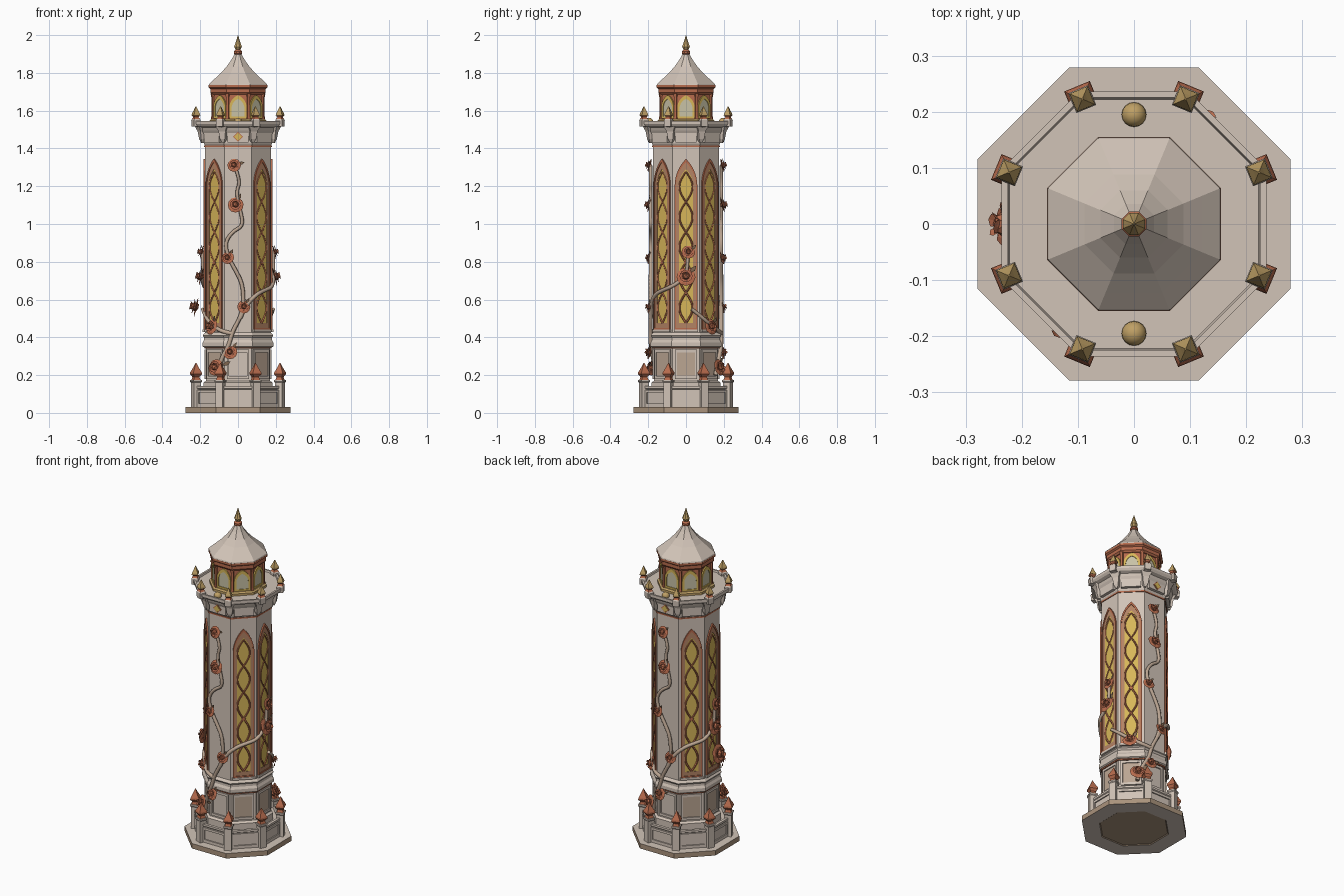
import bpy, bmesh, math, random
from mathutils import Matrix, Vector

random.seed(4)
if "Cube" in bpy.data.objects:
    bpy.data.objects.remove(bpy.data.objects["Cube"])


def material(name, r, g, b):
    m = bpy.data.materials.new(name)
    m.use_nodes = True
    m.diffuse_color = (r, g, b, 1)
    m.node_tree.nodes["Principled BSDF"].inputs["Base Color"].default_value = (r, g, b, 1)
    return m


STONE = material("pale stone", 0.64, 0.55, 0.475)
TAN = material("warm tan", 0.50, 0.38, 0.29)
BROWN = material("earth brown", 0.40, 0.29, 0.20)
TERRA = material("terracotta", 0.48, 0.15, 0.075)
ROSE = material("rose red", 0.42, 0.13, 0.07)
YELLOW = material("amber glass", 0.68, 0.47, 0.10)
PALE = material("pale glass", 0.58, 0.54, 0.38)
GOLD = material("gold", 0.52, 0.35, 0.13)
DUST = material("dusty orange", 0.45, 0.23, 0.13)
LEAF = material("leaf brown", 0.24, 0.15, 0.09)

SIDES = range(8)
WINDOW_SIDES = (1, 2, 3, 5, 6, 7)
T = math.tan(math.pi / 8)


def finish(name, bm, *mats):
    bmesh.ops.recalc_face_normals(bm, faces=bm.faces)
    me = bpy.data.meshes.new(name)
    bm.to_mesh(me)
    bm.free()
    for m in mats:
        me.materials.append(m)
    ob = bpy.data.objects.new(name, me)
    bpy.context.collection.objects.link(ob)
    return ob


def on_side(i, u, z, out):
    """Point on side i of the octagon: u along it, out from the axis."""
    return Matrix.Rotation(i * math.pi / 4, 3, 'Z') @ Vector((u, -out, z))


def loft(bm, rings, closed=False):
    """Skin a list of vertex rings, capped at both ends unless closed."""
    n = len(rings[0])
    pairs = list(zip(rings, rings[1:])) + ([(rings[-1], rings[0])] if closed else [])
    for a, b in pairs:
        for k in range(n):
            bm.faces.new((a[k], a[(k + 1) % n], b[(k + 1) % n], b[k]))
    if not closed:
        bm.faces.new(rings[0])
        bm.faces.new(rings[-1])


def octagon(name, profile, *mats):
    bm = bmesh.new()
    loft(bm, [[bm.verts.new(on_side(i, a * T, z, a)) for i in SIDES] for a, z in profile])
    return finish(name, bm, *(mats or (STONE,)))


def plates(name, outline, out, depth, mat, sides=SIDES):
    bm = bmesh.new()
    for i in sides:
        loft(bm, [[bm.verts.new(on_side(i, u, z, d)) for u, z in outline]
                  for d in (out, out + depth)])
    return finish(name, bm, mat)


def frames(name, outer, inner, out, depth, mat, sides=SIDES):
    bm = bmesh.new()
    for i in sides:
        loft(bm, [[bm.verts.new(on_side(i, u, z, d)) for u, z in line] for line, d in
                  ((outer, out), (outer, out + depth), (inner, out + depth), (inner, out))], True)
    return finish(name, bm, mat)


def rect(w, z0, z1):
    return [(w, z0), (w, z1), (-w, z1), (-w, z0)]


def diamond(r, z):
    return [(r, z), (0, z + r), (-r, z), (0, z - r)]


def arch(w, z0, spring, top, steps=7):
    h = top - spring
    c = (h * h - w * w) / (2 * w)
    end = math.atan2(h, c)
    right = [((w + c) * math.cos(end * k / steps) - c, spring + (w + c) * math.sin(end * k / steps))
             for k in range(steps)]
    return [(w, z0)] + right + [(0, top)] + [(-u, z) for u, z in reversed(right)] + [(-w, z0)]


def corner_posts(name, radius, profile, mat):
    """Four-sided turned pieces on the eight corners."""
    bm = bmesh.new()
    for i in SIDES:
        ang = math.pi / 8 + i * math.pi / 4
        c = Vector((radius * math.cos(ang), radius * math.sin(ang), 0))
        loft(bm, [[bm.verts.new(c + Vector((r * math.cos(ang + (k + 0.5) * math.pi / 2),
                                            r * math.sin(ang + (k + 0.5) * math.pi / 2), z)))
                   for k in range(4)] for r, z in profile])
    return finish(name, bm, mat)


def tubes(name, paths, radius, mat, res=2):
    cu = bpy.data.curves.new(name, 'CURVE')
    cu.dimensions = '3D'
    cu.bevel_depth, cu.bevel_resolution, cu.resolution_u = radius, res, 4
    cu.use_fill_caps = True
    for pts in paths:
        sp = cu.splines.new('NURBS')
        sp.points.add(len(pts) - 1)
        for k, (p, q) in enumerate(zip(sp.points, pts)):
            p.co = (*q, 1)
            p.radius = 1.1 - 0.3 * k / len(pts)
        sp.use_endpoint_u, sp.order_u = True, 3
    tmp = bpy.data.objects.new(name + " path", cu)
    bpy.context.collection.objects.link(tmp)
    me = bpy.data.meshes.new_from_object(tmp.evaluated_get(bpy.context.evaluated_depsgraph_get()))
    bpy.data.objects.remove(tmp)
    me.materials.clear()
    me.materials.append(mat)
    ob = bpy.data.objects.new(name, me)
    bpy.context.collection.objects.link(ob)
    for f in me.polygons:
        f.use_smooth = True


# Plinth: brown edge and brown sunken underside
plinth = octagon("plinth", [(0.18, 0.004), (0.185, 0), (0.279, 0), (0.279, 0.03)], STONE, BROWN)
for f in plinth.data.polygons:
    f.material_index = int(f.center.z < 0.025 and (abs(f.normal.z) < 0.5 or f.center.z > 0.001))

# Low base wall with framed panels and corner posts
octagon("base_wall", [(0.225, 0.03), (0.225, 0.125), (0.232, 0.13), (0.232, 0.142), (0.215, 0.142),
                      (0.21, 0.12), (0.16, 0.12)])
frames("base_wall_frame", rect(0.078, 0.032, 0.122), rect(0.064, 0.05, 0.108), 0.224, 0.008, STONE)
corner_posts("base_post", 0.241, [(0.029, 0.03), (0.029, 0.16), (0.034, 0.165), (0.034, 0.175)], STONE)
corner_posts("base_finial", 0.241, [(0.026, 0.175), (0.02, 0.19), (0.035, 0.205), (0.033, 0.215),
                                    (0.016, 0.24), (0.002, 0.265)], TERRA)

# Lower storey, with tan panels below the windows
octagon("lower_body", [(0.182, 0.12), (0.182, 0.16), (0.17, 0.17), (0.17, 0.345)])
plates("lower_panel", rect(0.05, 0.19, 0.325), 0.169, 0.003, TAN, WINDOW_SIDES)
frames("lower_panel_frame", rect(0.058, 0.18, 0.335), rect(0.047, 0.195, 0.32), 0.169, 0.009, STONE)
octagon("lower_trim", [(0.178, 0.34), (0.178, 0.347)], TERRA)
octagon("waist_moulding", [(0.18, 0.347), (0.187, 0.352), (0.187, 0.372), (0.18, 0.385),
                           (0.18, 0.4), (0.187, 0.41), (0.175, 0.425)])

# Shaft and its tall pointed windows
octagon("shaft", [(0.175, 0.42), (0.175, 1.415)])
OUTER, MID, INNER = (arch(w, z0, 1.2, top) for w, z0, top in
                     ((0.06, 0.435, 1.345), (0.053, 0.45, 1.328), (0.038, 0.475, 1.29)))
frames("window_rim", OUTER, MID, 0.174, 0.009, TERRA, WINDOW_SIDES)
frames("window_reveal", MID, INNER, 0.174, 0.005, DUST, WINDOW_SIDES)
plates("window_glass", INNER, 0.174, 0.003, YELLOW, WINDOW_SIDES)
plates("window_sill", rect(0.064, 0.428, 0.442), 0.174, 0.013, STONE, WINDOW_SIDES)
lattice = [[on_side(i, s * 0.036 * math.sin(k * math.pi / 6), 0.476 + 0.0267 * k, 0.177)
            for k in range(31)] for i in WINDOW_SIDES for s in (1, -1)]
tubes("window_lattice", lattice, 0.005, TERRA, 0)
plates("window_lattice_knot", diamond(0.012, 0.796), 0.176, 0.005, TERRA, WINDOW_SIDES)

# Flared cornice, deck and corbels
octagon("cornice_trim", [(0.179, 1.408), (0.179, 1.416)], TERRA)
octagon("cornice", [(0.175, 1.416), (0.18, 1.425), (0.18, 1.44), (0.187, 1.46), (0.205, 1.495),
                    (0.21, 1.51), (0.228, 1.518), (0.236, 1.53), (0.236, 1.545), (0.225, 1.545),
                    (0.222, 1.535), (0.1, 1.535)])
corner_posts("corbel", 0.203, [(0.008, 1.43), (0.02, 1.45), (0.028, 1.49), (0.045, 1.518)], STONE)
plates("cornice_panel", rect(0.055, 1.432, 1.49), 0.18, 0.018, STONE)
plates("cornice_diamond", diamond(0.027, 1.462), 0.198, 0.003, TERRA, (0, 4))
plates("cornice_diamond_inlay", diamond(0.021, 1.462), 0.199, 0.005, YELLOW, (0, 4))
corner_posts("deck_post", 0.241, [(0.025, 1.515), (0.027, 1.55), (0.022, 1.556)], STONE)
corner_posts("deck_finial_neck", 0.241, [(0.024, 1.556), (0.015, 1.566), (0.024, 1.576)], TERRA)
corner_posts("deck_finial", 0.241, [(0.025, 1.575), (0.023, 1.584), (0.012, 1.603), (0.002, 1.623)], GOLD)
for side, y in (("front", -0.195), ("back", 0.195)):
    bm = bmesh.new()
    bmesh.ops.create_uvsphere(bm, u_segments=16, v_segments=10, radius=0.022,
                              matrix=Matrix.Translation((0, y, 1.54)))
    for f in bm.faces:
        f.smooth = True
    finish(side + "_deck_ball", bm, GOLD)

# Lantern
octagon("lantern_foot", [(0.15, 1.53), (0.15, 1.548), (0.142, 1.556)], GOLD)
octagon("lantern_body", [(0.132, 1.55), (0.132, 1.69)], TERRA)
L_OUT, L_IN = arch(0.046, 1.558, 1.615, 1.682), arch(0.034, 1.568, 1.612, 1.662)
frames("lantern_arch", L_OUT, L_IN, 0.131, 0.008, YELLOW)
plates("lantern_glass", L_IN, 0.131, 0.004, PALE)
corner_posts("lantern_column", 0.143, [(0.013, 1.55), (0.01, 1.57), (0.01, 1.67), (0.014, 1.69)], TERRA)
octagon("lantern_band", [(0.138, 1.685), (0.146, 1.695), (0.146, 1.715), (0.155, 1.722), (0.155, 1.735)], TERRA)

# Roof and spire
octagon("roof", [(0.155, 1.732), (0.152, 1.742), (0.122, 1.77), (0.088, 1.802), (0.06, 1.834),
                 (0.036, 1.868), (0.018, 1.9)])
octagon("spire_knob", [(0.014, 1.893), (0.022, 1.902), (0.022, 1.914), (0.012, 1.924)], TERRA)
octagon("spire_tip", [(0.012, 1.92), (0.02, 1.938), (0.012, 1.962), (0.001, 2.0)], GOLD)

# Climbing roses: s runs round the shaft from the middle of a plain side
SIDE = 2 * 0.175 * T


def around(s, z, off, turn=0):
    i = round(s / SIDE)
    return on_side(i + turn, s - i * SIDE, z, 0.175 + off)


STEMS = [
    [(-0.11, 0.2), (-0.09, 0.28), (-0.05, 0.35), (-0.03, 0.43), (0.01, 0.5), (0.03, 0.57), (0.025, 0.68),
     (-0.01, 0.75), (-0.05, 0.82), (-0.07, 0.9), (-0.03, 0.96), (0.03, 0.99), (0.01, 1.08), (-0.01, 1.17),
     (0.015, 1.23), (-0.02, 1.31)],
    [(0.01, 0.5), (0.04, 0.57), (0.1, 0.63), (0.16, 0.65), (0.21, 0.665), (0.25, 0.69), (0.29, 0.73),
     (0.3, 0.8), (0.3, 0.86)],
    [(-0.03, 0.42), (-0.08, 0.43), (-0.14, 0.46), (-0.2, 0.5), (-0.26, 0.55)],
]
BLOOMS = [(-0.02, 1.31, 0.036), (-0.012, 1.1, 0.042), (-0.053, 0.82, 0.034), (0.03, 0.56, 0.035),
          (-0.04, 0.32, 0.038), (-0.15, 0.455, 0.042), (-0.105, 0.24, 0.045), (0.29, 0.72, 0.05),
          (0.302, 0.85, 0.036)]
tubes("rose_stem", [[around(s, z, 0.012, t) for s, z in st] for st in STEMS for t in (0, 4)], 0.0105, TAN)


def bloom(bm, centre, r):
    """Nested cupped petals facing away from the tower."""
    frame = Vector((centre.x, centre.y, 0.05)).to_track_quat('Z', 'Y').to_matrix()
    for layer, (n, lean, size) in enumerate(((6, 1.0, 1.0), (5, 0.65, 0.85), (4, 0.3, 0.6))):
        for k in range(n):
            ang = 2 * math.pi * k / n + layer * 0.6 + random.uniform(-0.1, 0.1)
            grid = []
            for a in range(4):
                t = a / 3
                rad = r * size * (0.2 + 0.8 * t * (0.35 + 0.65 * lean))
                high = r * (0.55 * t * (1.2 - lean * t) + 0.12 * layer)
                grid.append([bm.verts.new(centre + frame @ Vector((
                    rad * math.cos(ang + w), rad * math.sin(ang + w), high - 0.1 * r * abs(w))))
                    for w in (x * (0.8 - 0.2 * t * t) for x in (-1, 0, 1))])
            for a in range(3):
                for b in range(2):
                    f = bm.faces.new((grid[a][b], grid[a][b + 1], grid[a + 1][b + 1], grid[a + 1][b]))
                    f.material_index = int(layer == 1)
    bmesh.ops.create_icosphere(bm, subdivisions=1, radius=r * 0.45,
                               matrix=Matrix.Translation(centre + frame @ Vector((0, 0, r * 0.25))))


bm = bmesh.new()
for t in (0, 4):
    for s, z, r in BLOOMS:
        bloom(bm, around(s, z, 0.03 if z < 0.3 else 0.014, t), r)
bloom(bm, around(-0.29, 0.56, 0.04), 0.056)
finish("rose_blooms", bm, TERRA, ROSE)

# One leaf beside each bloom
bm = bmesh.new()
for t in (0, 4):
    for s, z, r in BLOOMS:
        a = random.uniform(0.3, 1.2)
        shape = ((0.6, 0, 0.012), (1.1, 0.25, 0.018), (1.6, 0, 0.022), (1.1, -0.25, 0.018))
        bm.faces.new([bm.verts.new(around(s + r * (d * math.cos(a) - w * math.sin(a)),
                                          z + r * (d * math.sin(a) + w * math.cos(a)), off, t))
                      for d, w, off in shape])
finish("rose_leaves", bm, LEAF)
